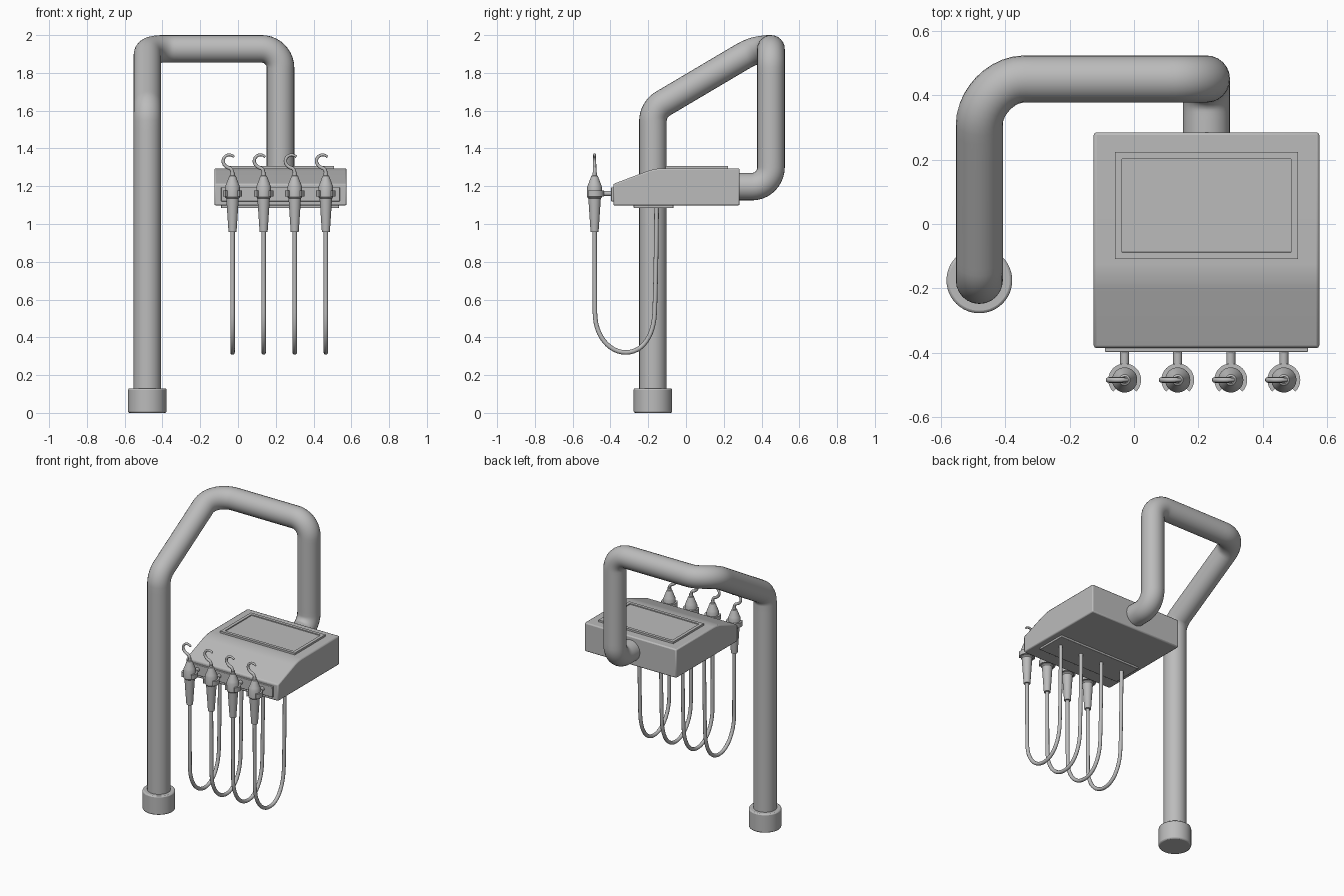
import bpy, bmesh, math
from mathutils import Vector

if "Cube" in bpy.data.objects:
    bpy.data.objects.remove(bpy.data.objects["Cube"])

grey = bpy.data.materials.new("satin_grey")
grey.use_nodes = True
colour = (0.5, 0.5, 0.5, 1)
grey.diffuse_color = colour
grey.node_tree.nodes["Principled BSDF"].inputs["Base Color"].default_value = colour


def finish(name, bm, bevel=0.0, segments=2):
    """Turn a bmesh into a smooth-shaded object with crisp edges."""
    bmesh.ops.recalc_face_normals(bm, faces=bm.faces)
    mesh = bpy.data.meshes.new(name)
    bm.to_mesh(mesh)
    bm.free()
    mesh.materials.append(grey)
    obj = bpy.data.objects.new(name, mesh)
    bpy.context.collection.objects.link(obj)
    if bevel:
        mod = obj.modifiers.new("soft_edges", 'BEVEL')
        mod.width, mod.segments = bevel, segments
        mod.limit_method, mod.angle_limit = 'ANGLE', math.radians(40)
    bpy.ops.object.select_all(action='DESELECT')
    obj.select_set(True)
    bpy.context.view_layer.objects.active = obj
    bpy.ops.object.shade_smooth_by_angle(angle=math.radians(35))
    return obj


def box(name, low, high, bevel=0.0):
    bm = bmesh.new()
    bmesh.ops.create_cube(bm, size=1)
    low, high = Vector(low), Vector(high)
    for v in bm.verts:
        v.co = (low + high) / 2 + v.co * (high - low)
    return finish(name, bm, bevel)


def lathe(name, x, y, profile, bevel=0.0, steps=32):
    """Spin (radius, z) points around a vertical axis."""
    bm = bmesh.new()
    verts = [bm.verts.new((x + r, y, z)) for r, z in profile]
    edges = [bm.edges.new(pair) for pair in zip(verts, verts[1:])]
    bmesh.ops.spin(bm, geom=verts + edges, cent=(x, y, 0), axis=(0, 0, 1),
                   angle=math.tau, steps=steps, use_duplicate=False)
    bmesh.ops.remove_doubles(bm, verts=bm.verts, dist=0.0001)
    return finish(name, bm, bevel)


def tube(name, radius, points, sides=4, resolution=10):
    """Sweep a round tube through (position, direction, handle length, thickness)."""
    curve = bpy.data.curves.new(name, 'CURVE')
    curve.dimensions = '3D'
    curve.bevel_depth, curve.bevel_resolution = radius, sides
    curve.resolution_u, curve.use_fill_caps = resolution, True
    spline = curve.splines.new('BEZIER')
    spline.bezier_points.add(len(points) - 1)
    for p, (co, direction, length, thick) in zip(spline.bezier_points, points):
        step = Vector(direction).normalized() * length
        p.handle_left_type = p.handle_right_type = 'FREE'
        p.co = Vector(co)
        p.handle_left, p.handle_right = p.co - step, p.co + step
        p.radius = thick
    curve.materials.append(grey)
    obj = bpy.data.objects.new(name, curve)
    bpy.context.collection.objects.link(obj)
    bpy.ops.object.select_all(action='DESELECT')
    obj.select_set(True)
    bpy.context.view_layer.objects.active = obj
    bpy.ops.object.convert(target='MESH')
    bpy.ops.object.shade_smooth_by_angle(angle=math.radians(40))


# Floor foot and the bent support arm
PX, PY = -0.48, -0.175
AX, AY, AZ = 0.225, 0.45, 1.927
lathe("base_foot", PX, PY, [(0, 0), (0.102, 0), (0.102, 0.13), (0, 0.13)], 0.008, 48)
up, down, back, right, slope = (0, 0, 1), (0, 0, -1), (0, 1, 0), (1, 0, 0), (0, 1, 0.586)
tube("support_arm", 0.073, [
    ((PX, PY, 0.02), up, 0.05, 1),
    ((PX, PY, 1.546), up, 0.036, 1),
    ((PX, PY + 0.052, 1.637), slope, 0.036, 1),
    ((PX, AY - 0.14, 1.893), slope, 0.075, 1),
    ((PX + 0.14, AY, AZ), right, 0.075, 1),
    ((AX - 0.1, AY, AZ), right, 0.055, 1),
    ((AX, AY, AZ - 0.1), down, 0.055, 1),
    ((AX, AY, 1.3), down, 0.055, 1),
    ((AX, AY - 0.1, 1.198), (0, -1, 0), 0.055, 1),
    ((AX, 0.25, 1.198), (0, -1, 0), 0.03, 1)], sides=10)

# Console body: side profile extruded across
bm = bmesh.new()
profile = [(-0.385, 1.098), (0.284, 1.098), (0.284, 1.295), (-0.165, 1.295), (-0.385, 1.212)]
face = bm.faces.new([bm.verts.new((-0.125, y, z)) for y, z in profile])
side = bmesh.ops.extrude_face_region(bm, geom=[face])["geom"]
bmesh.ops.translate(bm, vec=(0.7, 0, 0), verts=[g for g in side if isinstance(g, bmesh.types.BMVert)])
crease = [e for e in bm.edges if all(abs(v.co.y + 0.165) < 0.001 for v in e.verts)]
bmesh.ops.bevel(bm, geom=crease, offset=0.04, segments=5, profile=0.5, affect='EDGES')
finish("console_body", bm, 0.008)

# Screen frame with a sunken display
bm = bmesh.new()
bmesh.ops.create_cube(bm, size=1)
for v in bm.verts:
    v.co = (0.225 + v.co.x * 0.568, 0.057 + v.co.y * 0.332, 1.299 + v.co.z * 0.018)
top = max(bm.faces, key=lambda f: f.calc_center_median().z)
bmesh.ops.inset_region(bm, faces=[top], thickness=0.03)
bmesh.ops.inset_region(bm, faces=[top], thickness=0.001, depth=-0.006)
finish("screen_frame", bm)

# Instrument rail and hose outlet plate
box("instrument_rail", (-0.09, -0.397, 1.12), (0.54, -0.38, 1.194), 0.003)
box("hose_plate", (-0.09, -0.277, 1.084), (0.535, -0.066, 1.1), 0.003)

HY, HZ = -0.484, 1.162


def clip(name, x):
    """Open ring that grips an instrument, gap facing forward."""
    bm = bmesh.new()
    corners = [(0.034, -0.016), (0.051, -0.016), (0.051, 0.016), (0.034, 0.016)]
    start, sweep = math.radians(-45), math.radians(270)
    c, s = math.cos(start), math.sin(start)
    ring = bm.faces.new([bm.verts.new((x + r * c, HY + r * s, HZ + z)) for r, z in corners])
    bmesh.ops.spin(bm, geom=[ring], cent=(x, HY, HZ), axis=(0, 0, 1),
                   angle=sweep, steps=24, use_duplicate=False)
    if not ring.is_valid or ring not in bm.faces:
        bmesh.ops.holes_fill(bm, edges=bm.edges)
    finish(name, bm)


# Four instruments, each with clip, stem, hook and hose
for i in range(4):
    x = -0.029 + i * 0.1647
    n = f"_{i + 1}"
    clip("holder_clip" + n, x)
    tube("holder_stem" + n, 0.014, [((x, -0.39, HZ), (0, -1, 0), 0.01, 1),
                                    ((x, HY + 0.04, HZ), (0, -1, 0), 0.01, 1)], resolution=1)
    lathe("handpiece" + n, x, HY, [
        (0, 0.957), (0.021, 0.957), (0.023, 0.985), (0.033, 1.135), (0.039, 1.142),
        (0.039, 1.197), (0.034, 1.21), (0.017, 1.255), (0.012, 1.258), (0.012, 1.272), (0, 1.272)])
    tube("hook" + n, 0.0095, [
        ((x, HY, 1.265), up, 0.012, 1),
        ((x - 0.018, HY, 1.297), (-1, 0, 0.15), 0.013, 1),
        ((x - 0.05, HY, 1.333), up, 0.018, 0.9),
        ((x - 0.018, HY, 1.366), right, 0.016, 0.8),
        ((x + 0.009, HY, 1.355), (1, 0, -0.7), 0.006, 0.65)], resolution=6)
    tube("hose" + n, 0.012, [
        ((x, HY, 0.965), down, 0.1, 1),
        ((x, HY + 0.002, 0.53), down, 0.12, 1),
        ((x, -0.318, 0.32), back, 0.09, 1),
        ((x, -0.166, 0.53), (0, 0.04, 1), 0.12, 1),
        ((x, -0.156, 1.09), up, 0.15, 1)], resolution=12)
